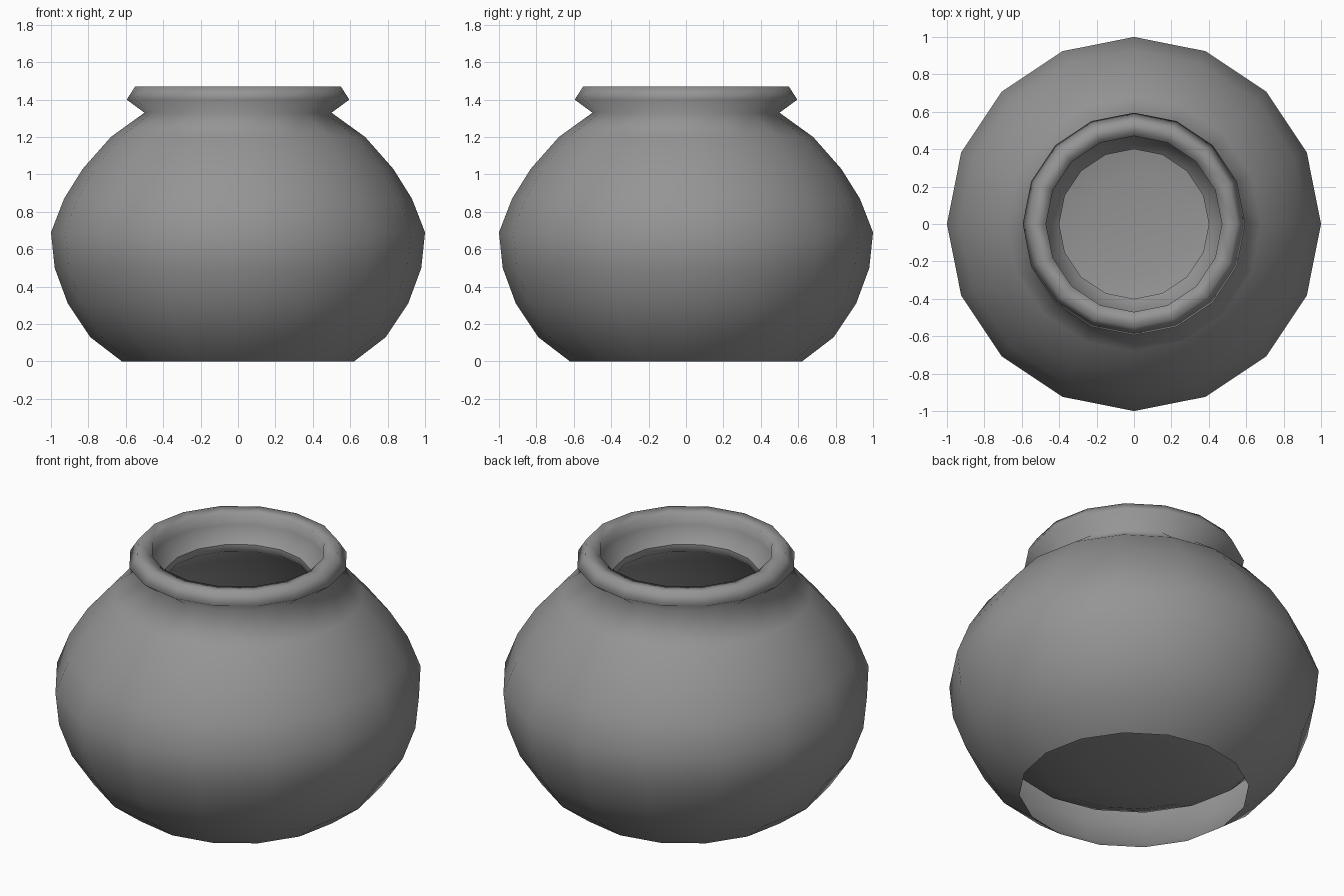
import bpy
import bmesh
from math import cos, sin, pi, radians

SIDES = 16

cube = bpy.data.objects.get("Cube")
if cube:
    bpy.data.objects.remove(cube)

# Plain grey clay
clay = bpy.data.materials.new("grey_clay")
clay.use_nodes = True
colour = (0.3, 0.3, 0.3, 1)
clay.diffuse_color = colour
bsdf = clay.node_tree.nodes["Principled BSDF"]
bsdf.inputs["Base Color"].default_value = colour
bsdf.inputs["Roughness"].default_value = 0.8


def lathe(name, profile, sharp_angle):
    """Revolve a (radius, height) profile; zero radius makes a pole."""
    bm = bmesh.new()
    rings = []
    for r, z in profile:
        count = SIDES if r > 0 else 1
        rings.append([bm.verts.new((r * cos(2 * pi * i / SIDES),
                                    r * sin(2 * pi * i / SIDES), z))
                      for i in range(count)])
    for low, high in zip(rings, rings[1:]):
        for i in range(SIDES):
            j = (i + 1) % SIDES
            corners = [low[i % len(low)], low[j % len(low)],
                       high[j % len(high)], high[i % len(high)]]
            bm.faces.new(list(dict.fromkeys(corners)))
    mesh = bpy.data.meshes.new(name)
    bm.to_mesh(mesh)
    bm.free()
    mesh.materials.append(clay)
    obj = bpy.data.objects.new(name, mesh)
    bpy.context.collection.objects.link(obj)
    bpy.ops.object.select_all(action="DESELECT")
    obj.select_set(True)
    bpy.context.view_layer.objects.active = obj
    bpy.ops.object.shade_smooth_by_angle(angle=radians(sharp_angle))


# Outer shell, open underneath: round belly, pinched neck and rolled rim
lathe("outer_shell", [(0.62, 0), (0.79, 0.13), (0.91, 0.31), (0.98, 0.5),
                      (1, 0.69), (0.93, 0.87), (0.83, 1.03), (0.68, 1.2),
                      (0.5, 1.33), (0.595, 1.4), (0.55, 1.47),
                      (0.47, 1.46), (0.48, 1.39), (0.4, 1.31)], 120)

# Inner bowl hanging from the neck, its rounded base showing underneath
lathe("inner_bowl", [(0.4, 1.31), (0.4, 1.27), (0.6, 1.12), (0.74, 0.97),
                     (0.83, 0.82), (0.89, 0.68), (0.87, 0.53), (0.8, 0.37),
                     (0.68, 0.25), (0.52, 0.18), (0.27, 0.15), (0, 0.14)], 120)
